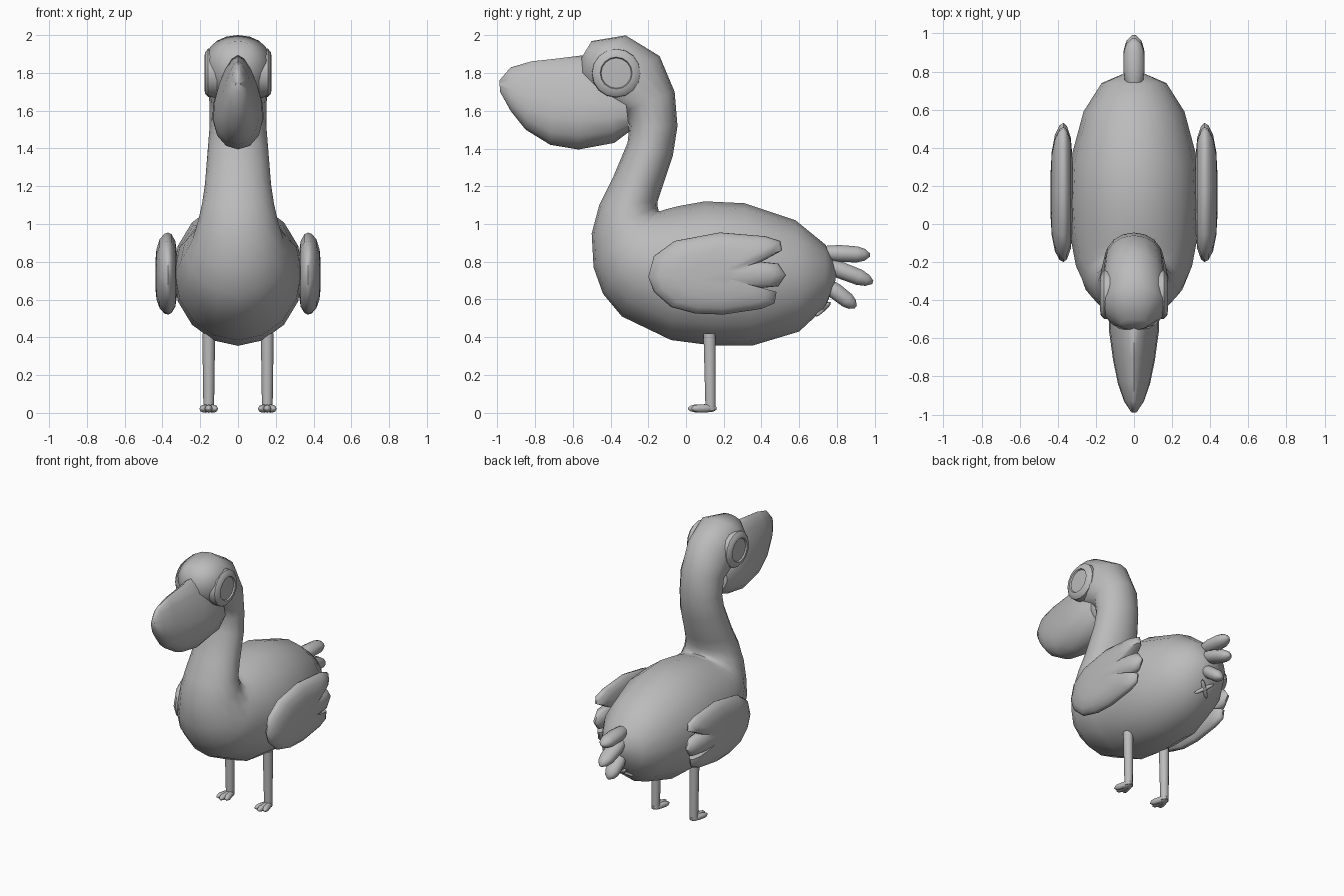
import bpy, bmesh, math
from mathutils import Vector

if "Cube" in bpy.data.objects:
    bpy.data.objects.remove(bpy.data.objects["Cube"])

grey = bpy.data.materials.new("plain grey")
grey.use_nodes = True
COLOUR = (0.5, 0.5, 0.5, 1)
grey.diffuse_color = COLOUR
grey.node_tree.nodes["Principled BSDF"].inputs["Base Color"].default_value = COLOUR


def loft(name, rings, angle=60):
    """Skin a list of equal-length rings and cap both ends."""
    bm = bmesh.new()
    rows = [[bm.verts.new(p) for p in ring] for ring in rings]
    n = len(rows[0])
    for a, b in zip(rows, rows[1:]):
        for i in range(n):
            j = (i + 1) % n
            bm.faces.new((a[i], a[j], b[j], b[i]))
    bm.faces.new(rows[0])
    bm.faces.new(rows[-1])
    bmesh.ops.recalc_face_normals(bm, faces=bm.faces)
    mesh = bpy.data.meshes.new(name)
    bm.to_mesh(mesh)
    bm.free()
    mesh.materials.append(grey)
    obj = bpy.data.objects.new(name, mesh)
    bpy.context.collection.objects.link(obj)
    bpy.ops.object.select_all(action="DESELECT")
    obj.select_set(True)
    bpy.context.view_layer.objects.active = obj
    bpy.ops.object.shade_smooth_by_angle(angle=math.radians(angle))
    return obj


def section(ya, za, yb, zb, w, pinch=0.0, n=16):
    """Oval between an upper point a and a lower point b; pinch narrows the top."""
    a, b = Vector((0, ya, za)), Vector((0, yb, zb))
    mid, half = (a + b) / 2, (a - b) / 2
    ring = []
    for i in range(n):
        t = math.tau * i / n
        x = w * math.sin(t) * (1 - pinch * math.cos(t))
        ring.append(mid + half * math.cos(t) + Vector((x, 0, 0)))
    return ring


def rod(name, p, q, stations, flat=1.0, n=10):
    """Round rod from p to q; stations are (fraction, radius), flat scales the side axis."""
    p, q = Vector(p), Vector(q)
    d = (q - p).normalized()
    side = Vector((1, 0, 0)) if abs(d.x) < 0.5 else Vector((0, 0, 1))
    u = (side - d * side.dot(d)).normalized()
    v = d.cross(u)
    rings = []
    for t, r in stations:
        angles = [math.tau * i / n for i in range(n)]
        rings.append([p.lerp(q, t) + u * r * flat * math.cos(a) + v * r * math.sin(a)
                      for a in angles])
    return loft(name, rings)


def bud(r):
    """Stations of a rounded, tapering rod."""
    return [(0, r * .4), (.12, r * .8), (.4, r), (.75, r * .95), (.9, r * .7), (1, r * .2)]


# Body, neck and head in one skin, from rump to forehead
body = [(.80, .76, .79, .69, .04), (.74, .89, .74, .56, .17), (.58, 1.02, .60, .43, .265),
        (.31, 1.11, .35, .355, .335), (.10, 1.12, .15, .355, .345),
        (-.04, 1.095, -.08, .385, .335), (-.10, 1.08, -.34, .51, .305),
        (-.13, 1.07, -.44, .63, .275), (-.145, 1.07, -.49, .77, .24),
        (-.15, 1.09, -.50, .95, .21), (-.15, 1.12, -.46, 1.10, .19),
        (-.13, 1.18, -.39, 1.24, .175), (-.07, 1.36, -.31, 1.43, .16),
        (-.045, 1.52, -.30, 1.52, .15), (-.06, 1.70, -.32, 1.60, .152),
        (-.14, 1.89, -.50, 1.67, .165), (-.32, 2.0, -.565, 1.79, .16),
        (-.50, 1.97, -.555, 1.88, .075)]
loft("body_neck_head", [section(*r) for r in body])

# Deep pouched beak, narrow along the top
beak = [(-.99, 1.76, -.985, 1.70, .015), (-.93, 1.83, -.93, 1.60, .05),
        (-.82, 1.862, -.85, 1.50, .08), (-.70, 1.875, -.72, 1.42, .105),
        (-.54, 1.895, -.57, 1.395, .125), (-.42, 1.85, -.38, 1.43, .13),
        (-.33, 1.75, -.30, 1.49, .11)]
loft("beak", [section(*r, pinch=.35) for r in beak])

# Tail feathers stacked on the centre line
for name, p, q, r in (("upper", (0, .70, .85), (0, .975, .835), .047),
                      ("middle", (0, .70, .80), (0, .99, .69), .047),
                      ("lower", (0, .72, .70), (0, .90, .56), .045)):
    rod(name + "_tail_feather", p, q, bud(r), flat=1.2)

# Small cross under the tail
for k in (1, -1):
    rod("rump_cross_bar", (-.05 * k, .69, .515), (.05 * k, .765, .585), bud(.015), n=6)

# Wing outline (y, z) with three feather tips, and its rounded thickness (x, scale)
WING = [(-.20, .72), (-.17, .83), (-.06, .91), (.18, .955), (.42, .935), (.50, .91),
        (.51, .86), (.40, .80), (.49, .79), (.53, .73), (.49, .67), (.39, .66), (.48, .64),
        (.47, .58), (.40, .55), (.20, .52), (.05, .525), (-.08, .56), (-.17, .64)]
LAYERS = [(.322, .5), (.332, .8), (.352, .96), (.37, 1), (.39, .97), (.415, .84),
          (.432, .6), (.438, .3)]
WING_MID = Vector((.15, .73))

for side, s in (("left", 1), ("right", -1)):
    rings = []
    for x, k in LAYERS:
        pts = [WING_MID.lerp(Vector(p), k) for p in WING]
        rings.append([(s * x, p.x, p.y) for p in pts])
    loft(side + "_wing", rings)

    # Eye: raised rim around a sunken flat disc
    eye = [(.11, .13), (.158, .128), (.174, .11), (.178, .085), (.168, .08), (.17, .03)]
    rings = []
    for x, r in eye:
        angles = [math.tau * i / 16 for i in range(16)]
        rings.append([(s * x, -.37 + r * math.cos(a), 1.80 + r * math.sin(a)) for a in angles])
    loft(side + "_eye", rings, angle=40)

    # Leg and three fanned toes
    rod(side + "_leg", (s * .155, .13, .01), (s * .155, .125, .42), [(0, .028), (1, .034)])
    for dx in (-.038, 0, .038):
        rod(side + "_toe", (s * .155, .16, .023), (s * .155 + dx, .01 + abs(dx) * .5, .022),
            bud(.022), n=8)
